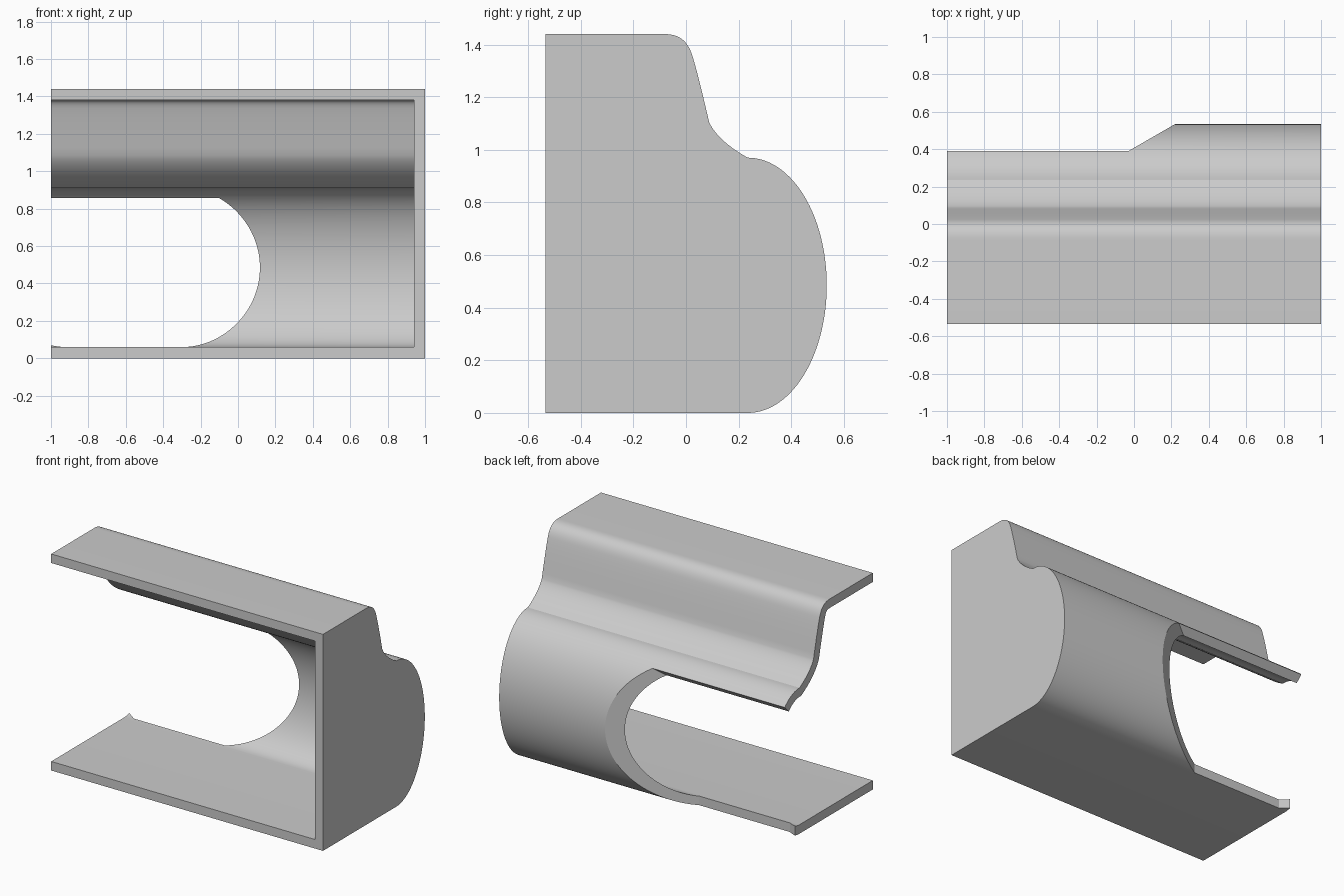
import bpy, bmesh, math
from mathutils import Vector
from mathutils.geometry import interpolate_bezier

cube = bpy.data.objects.get("Cube")
if cube:
    bpy.data.objects.remove(cube, do_unlink=True)

WALL = 0.06
FRONT = -0.535

grey = bpy.data.materials.new("plain grey")
grey.use_nodes = True
grey.diffuse_color = (0.6, 0.6, 0.6, 1)
grey.node_tree.nodes["Principled BSDF"].inputs["Base Color"].default_value = (0.6, 0.6, 0.6, 1)


def prism(name, bottom, top):
    """Solid between two matching loops of points."""
    bm = bmesh.new()
    a = [bm.verts.new(p) for p in bottom]
    b = [bm.verts.new(p) for p in top]
    bm.faces.new(a)
    bm.faces.new(b)
    for i in range(len(a)):
        j = (i + 1) % len(a)
        bm.faces.new((a[i], a[j], b[j], b[i]))
    bmesh.ops.recalc_face_normals(bm, faces=bm.faces)
    mesh = bpy.data.meshes.new(name)
    bm.to_mesh(mesh)
    bm.free()
    mesh.materials.append(grey)
    obj = bpy.data.objects.new(name, mesh)
    bpy.context.collection.objects.link(obj)
    return obj


def along_x(name, profile, x0, x1):
    return prism(name, [(x0, p.x, p.y) for p in profile],
                 [(x1, p.x, p.y) for p in profile])


def bezier(p0, h0, h1, p1, n):
    pts = interpolate_bezier(*(Vector((*p, 0)) for p in (p0, h0, h1, p1)), n)
    return [p.to_2d() for p in pts]


def inset(points, d):
    """Offset an open path to its right-hand side, with mitred corners."""
    result = []
    for i, p in enumerate(points):
        before = (p - points[i - 1]).normalized() if i else None
        after = (points[i + 1] - p).normalized() if i + 1 < len(points) else before
        before = before or after
        n1 = Vector((before.y, -before.x))
        n2 = Vector((after.y, -after.x))
        result.append(p + (n1 + n2) * d / (1 + n1.dot(n2)))
    return result


# Side profile (y, z): flat top, rounded shoulder, hollow neck, oval belly
path = [Vector((FRONT, 1.44))]
path += bezier((-0.085, 1.44), (-0.03, 1.44), (0.005, 1.42), (0.025, 1.355), 16)
path += bezier((0.025, 1.355), (0.045, 1.29), (0.068, 1.19), (0.088, 1.105), 8)[1:]
path += bezier((0.088, 1.105), (0.11, 1.055), (0.17, 1.005), (0.235, 0.97), 14)[1:]
STEPS = 56
for i in range(1, STEPS + 1):
    t = math.pi * i / STEPS
    path.append(Vector((0.235 + 0.3 * math.sin(t), 0.485 + 0.485 * math.cos(t))))
path.append(Vector((FRONT, 0)))

shell = along_x("housing_shell", path, -1, 1)

# Hollow, open at the front and at one end
inner = inset(path, WALL)
inner[0].x = inner[-1].x = FRONT - 0.2
hollow = along_x("hollow_cutter", inner, -1.2, 1 - WALL)

# Back opening with slanted ends and a sloping upper edge
slope = math.tan(math.radians(30))
plan = [(-0.94, 0.25), (-0.2725, 0.25), (-0.2725 + 0.45 / slope, 0.7),
        (-1.4, 0.7), (-1.4, 0.25 + 0.46 * slope)]
opening = prism("opening_cutter", [(x, y, -0.2) for x, y in plan],
                [(x, y, y + 0.508) for x, y in plan])

bpy.ops.object.select_all(action="DESELECT")
bpy.context.view_layer.objects.active = shell
shell.select_set(True)
for cutter in (hollow, opening):
    cutter.hide_render = True
    mod = shell.modifiers.new(cutter.name, "BOOLEAN")
    mod.operation = "DIFFERENCE"
    mod.solver = "EXACT"
    mod.object = cutter
    bpy.ops.object.modifier_apply(modifier=mod.name)
    bpy.data.objects.remove(cutter, do_unlink=True)

bpy.ops.object.shade_smooth_by_angle(angle=math.radians(22))
